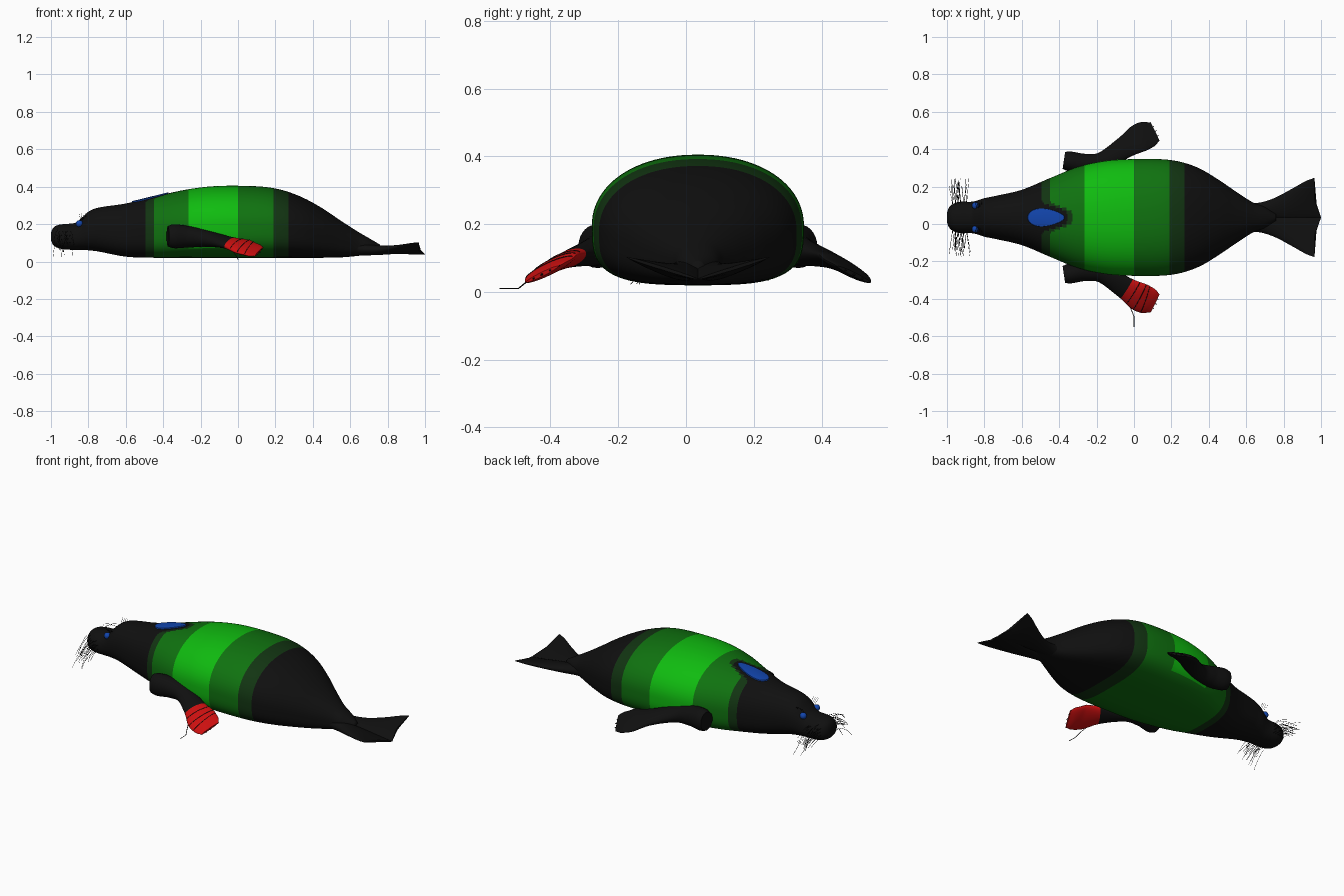
import bpy, bmesh, math, random
from mathutils import Vector

if "Cube" in bpy.data.objects:
    bpy.data.objects.remove(bpy.data.objects["Cube"])

random.seed(4)
CY = 0.035  # symmetry plane of the animal


def mat(name, rgb):
    m = bpy.data.materials.new(name)
    m.diffuse_color = (*rgb, 1)
    m.use_nodes = True
    m.node_tree.nodes["Principled BSDF"].inputs["Base Color"].default_value = m.diffuse_color
    return m


BLACK = mat("black", (0.005, 0.005, 0.005))
DARK = mat("dark green", (0.006, 0.035, 0.006))
MID = mat("mid green", (0.005, 0.17, 0.005))
BRIGHT = mat("bright green", (0.005, 0.5, 0.005))
RED = mat("red", (0.6, 0.005, 0.005))
BLUE = mat("blue", (0.006, 0.06, 0.42))


def sample(rows, t):
    """Smooth interpolation of table rows, keyed by their first value."""
    t = min(max(t, rows[0][0]), rows[-1][0])
    i = 0
    while i < len(rows) - 2 and t > rows[i + 1][0]:
        i += 1
    a, b = rows[i], rows[i + 1]
    p, q = rows[max(i - 1, 0)], rows[min(i + 2, len(rows) - 1)]
    h = b[0] - a[0]
    u = (t - a[0]) / h
    out = []
    for k in range(1, len(a)):
        m0 = (b[k] - p[k]) / (b[0] - p[0]) * h
        m1 = (q[k] - a[k]) / (q[0] - a[0]) * h
        out.append((2*u**3 - 3*u*u + 1) * a[k] + (u**3 - 2*u*u + u) * m0
                   + (3*u*u - 2*u**3) * b[k] + (u**3 - u*u) * m1)
    return out


def loft(name, rings, mats, rule=None, angle=50):
    """Skin closed rings, cap the ends and colour the faces by a rule."""
    bm = bmesh.new()
    loops = [[bm.verts.new(p) for p in r] for r in rings]
    n = len(rings[0])
    for j in range(len(loops) - 1):
        for i in range(n):
            k = (i + 1) % n
            f = bm.faces.new((loops[j][i], loops[j][k], loops[j+1][k], loops[j+1][i]))
            if rule:
                f.material_index = rule(f.calc_center_median(), j / (len(loops) - 1))
    for end in (loops[0], loops[-1]):
        f = bm.faces.new(end)
        if rule:
            f.material_index = rule(f.calc_center_median(), float(end is loops[-1]))
    bmesh.ops.recalc_face_normals(bm, faces=bm.faces)
    return finish(name, bm, mats, angle)


def finish(name, bm, mats, angle=50):
    me = bpy.data.meshes.new(name)
    bm.to_mesh(me)
    bm.free()
    for m in mats:
        me.materials.append(m)
    ob = bpy.data.objects.new(name, me)
    bpy.context.collection.objects.link(ob)
    bpy.ops.object.select_all(action='DESELECT')
    bpy.context.view_layer.objects.active = ob
    ob.select_set(True)
    bpy.ops.object.shade_smooth_by_angle(angle=math.radians(angle))
    return ob


def strands(name, lines, radius, m):
    """Thin curves used for hairs, seams and the cord."""
    cu = bpy.data.curves.new(name, 'CURVE')
    cu.dimensions = '3D'
    cu.bevel_depth = radius
    cu.bevel_resolution = 0
    for pts in lines:
        s = cu.splines.new('POLY')
        s.points.add(len(pts) - 1)
        for p, c in zip(s.points, pts):
            p.co = (*c, 1)
    cu.materials.append(m)
    bpy.context.collection.objects.link(bpy.data.objects.new(name, cu))


# Body: x, top, bottom, half width
BODY = [(-1.0, .155, .115, .025), (-.99, .178, .09, .052), (-.965, .194, .073, .074),
        (-.93, .2, .065, .084), (-.87, .207, .062, .084), (-.84, .23, .062, .09),
        (-.8, .266, .06, .103), (-.75, .287, .054, .113), (-.6, .31, .026, .148),
        (-.45, .345, .02, .21), (-.3, .38, .02, .27), (-.15, .401, .02, .303),
        (0, .405, .02, .312), (.15, .398, .02, .311), (.25, .378, .02, .297),
        (.35, .34, .02, .262), (.45, .285, .02, .203), (.55, .218, .022, .135),
        (.64, .16, .03, .078), (.7, .125, .038, .056), (.76, .09, .05, .018)]


def body_section(x):
    top, bot, hw = sample(BODY, x)
    return top, bot, hw, bot + (top - bot) * .45


def body_ring(x, n=96):
    top, bot, hw, zm = body_section(x)
    low = 2.2 + min(max((x + .8) / .4, 0), 1) * 1.1
    pts = []
    for i in range(n):
        a = 2 * math.pi * i / n
        c, s = math.cos(a), math.sin(a)
        e = 2 / (2.15 if s >= 0 else low)
        h = (top - zm) if s >= 0 else (zm - bot)
        pts.append((x, CY + hw * math.copysign(abs(c)**e, c),
                    zm + h * math.copysign(abs(s)**e, s)))
    return pts


def band(c, t):
    # bands across the body, pushed back around the blue patch
    notch = math.exp(-((c.y - CY) / .062)**4) if c.z > .2 else 0
    if c.x < -.495 + .14 * notch or c.x > .27:
        return 0
    if c.x < -.45 + .12 * notch or c.x > .19:
        return 1
    return 3 if -.265 < c.x < 0 and c.z > .07 else 2


loft("body", [body_ring(-1 + .005 * i) for i in range(353)],
     (BLACK, DARK, MID, BRIGHT), band, 60)

# Blue back patch: a thin teardrop plate following the body
bm = bmesh.new()
rows = []
for r in (0.001, .25, .5, .75, .97, 1.0):
    row = []
    for i in range(48):
        a = 2 * math.pi * i / 48
        x = -.47 + .1 * r * math.cos(a)
        dy = r * math.sin(a) * (.047 - .014 * math.cos(a))
        top, bot, hw, zm = body_section(x)
        z = zm + (top - zm) * (1 - abs(dy / hw)**2.15)**(1 / 2.15)
        row.append(bm.verts.new((x, CY + dy, z + (.006 if r < 1 else -.003))))
    rows.append(row)
for a, b in zip(rows, rows[1:]):
    for i in range(48):
        k = (i + 1) % 48
        bm.faces.new((a[i], b[i], b[k], a[k]))
bm.faces.new(rows[0])
finish("back_patch", bm, [BLUE])


def limb_ring(c, d, hw, ht, roll, side, n=28):
    """Flattened ellipse across direction d; roll lowers the outer edge."""
    across = Vector((-d.y, d.x, 0)).normalized() * math.cos(roll) + Vector((0, 0, math.sin(roll)))
    up = d.cross(across).normalized()
    pts = []
    for i in range(n):
        a = 2 * math.pi * i / n
        p = c + across * hw * math.cos(a) + up * ht * math.sin(a)
        pts.append((p.x, CY + side * p.y, p.z))
    return pts


# Front flipper: step, x, offset y, z, half width, half thickness, roll
ARM = [(0, -.375, -.305, .135, .046, .055, 0), (.3, -.345, -.3, .135, .053, .064, 0),
       (1, -.27, -.285, .132, .056, .058, .1), (2, -.17, -.298, .122, .052, .044, .2),
       (3, -.05, -.375, .1, .062, .026, .3), (4, .03, -.425, .078, .083, .02, .4),
       (5, .085, -.447, .06, .076, .014, .42), (5.4, .112, -.46, .052, .058, .006, .42)]


def arm_at(t):
    x, y, z, hw, ht, roll = sample(ARM, t)
    q, p = sample(ARM, t + .1), sample(ARM, t - .1)
    d = (Vector(q[:3]) - Vector(p[:3])).normalized()
    if t < .7:
        d = Vector((1, .15, 0)).normalized()
    return Vector((x, y, z)), d, hw, ht, roll


for side, label in ((1, "left"), (-1, "right")):
    gloved = side == 1
    loft(label + "_front_flipper",
         [limb_ring(*arm_at(5.4 * i / 54), side) for i in range(55)], (BLACK, RED),
         lambda c, t: int(gloved and t * 5.4 > 3.05))
    # Claws along the flipper tip
    bm = bmesh.new()
    c, d, hw, ht, roll = arm_at(5.15)
    across = Vector((-d.y, d.x, 0)).normalized() * math.cos(roll) + Vector((0, 0, math.sin(roll)))
    for i in range(5):
        p = c + across * hw * (i - 2) * .42 + d * (.014 - .003 * (i - 2)**2)
        v = bmesh.ops.create_cone(bm, segments=8, radius1=.008, radius2=.001, depth=.035,
                                  cap_ends=True)['verts']
        q = d.to_track_quat('Z', 'Y')
        for w in v:
            w.co = q @ w.co + p
            w.co.y = CY + side * w.co.y
    bmesh.ops.recalc_face_normals(bm, faces=bm.faces)
    finish(label + "_claws", bm, [BLACK])

# Seams across the glove and its trailing cord
strands("glove_seams", [limb_ring(*arm_at(t), 1)[1:14] for t in (3.5, 4.0, 4.5)], .0018, BLACK)
strands("glove_cord", [[(-.03, -.42, .06), (-.01, -.47, .03), (0, -.495, .01),
                        (0, -.55, .01)]], .002, BLACK)

# Tail: x, offset y, z, half width, half thickness, roll
TAIL = [(.57, -.03, .078, .055, .045, 0), (.66, -.034, .065, .044, .032, .05),
        (.75, -.048, .06, .056, .025, .1), (.85, -.074, .064, .084, .018, .2),
        (.92, -.095, .068, .104, .012, .27), (.965, -.105, .07, .112, .005, .3)]
for side, label in ((1, "left"), (-1, "right")):
    rings = []
    for i in range(31):
        x = .57 + .395 * i / 30
        y, z, hw, ht, roll = sample(TAIL, x)
        ring = limb_ring(Vector((x, y, z)), Vector((1, 0, 0)), hw, ht, -0 + -roll, side)
        k = max(0, (x - .88) / .085)
        rings.append([(px + .035 * k * max(0, 1 - abs(py - CY) / .09), py, pz)
                      for px, py, pz in ring])
    loft(label + "_tail_fluke", rings, [BLACK])

# Eyes
for side, label in ((1, "left"), (-1, "right")):
    bm = bmesh.new()
    bmesh.ops.create_uvsphere(bm, u_segments=20, v_segments=12, radius=.019)
    bmesh.ops.translate(bm, verts=bm.verts, vec=(-.848, CY + side * .063, .202))
    finish(label + "_eye", bm, [BLUE])

# Whiskers drooping from the muzzle, with a few above each eye
hairs = []
for side in (1, -1):
    for i in range(26):
        x0 = -.97 + .075 * (i % 6) / 5
        z0 = .1 + .02 * (i // 6)
        reach, drop = random.uniform(.09, .145), random.uniform(.03, .1)
        dx = random.uniform(-.02, .02)
        hairs.append([(max(x0 + dx * u, -.99), CY + side * (.068 + reach * u),
                       max(z0 + .02 * u - drop * u * u, .004)) for u in (0, .35, .7, 1)])
    for i in range(4):
        hairs.append([(-.84 + .008 * i, CY + side * .05, .22),
                      (-.85 + .012 * i, CY + side * .085, .255)])
strands("whiskers", hairs, .0009, BLACK)
